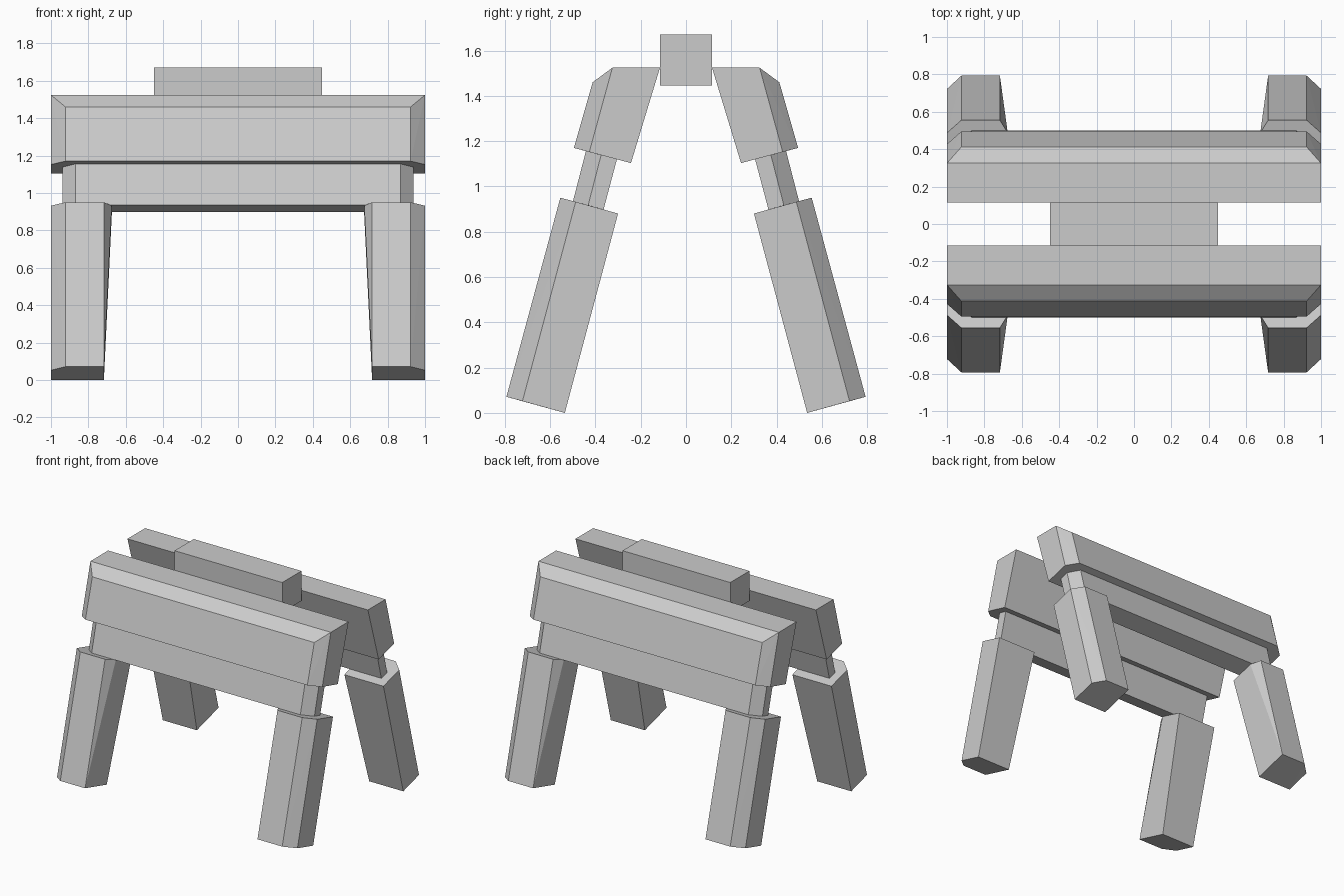
import bpy, bmesh
from math import radians

if "Cube" in bpy.data.objects:
    bpy.data.objects.remove(bpy.data.objects["Cube"])


def hull(name, points):
    """Convex faceted solid from a few corner points."""
    bm = bmesh.new()
    for p in points:
        bm.verts.new(p)
    bmesh.ops.convex_hull(bm, input=bm.verts[:])
    bmesh.ops.dissolve_limit(bm, angle_limit=radians(0.3), verts=bm.verts[:], edges=bm.edges[:])
    bmesh.ops.recalc_face_normals(bm, faces=bm.faces[:])
    me = bpy.data.meshes.new(name)
    bm.to_mesh(me)
    bm.free()
    ob = bpy.data.objects.new(name, me)
    bpy.context.collection.objects.link(ob)
    return ob


def beam(name, side, end_profile, outer_profile, end_x, outer_x):
    """Long beam whose outer face is shorter than its ends (chamfered ends)."""
    pts = [(sx * end_x, side * y, z) for sx in (-1, 1) for y, z in end_profile]
    pts += [(sx * outer_x, side * y, z) for sx in (-1, 1) for y, z in outer_profile]
    return hull(name, pts)


# Central top bar
hull("top_bar", [(x, y, z) for x in (-0.448, 0.448)
                 for y in (-0.114, 0.114) for z in (1.445, 1.67)])

# Leg cross-section stations: outer edge, chamfer line, inner edge
leg_top = [(0.555, 0.95), (0.487, 0.932), (0.30, 0.88)]
leg_bottom = [(0.793, 0.071), (0.722, 0.052), (0.535, 0.0)]

for side, label in ((-1, "front"), (1, "back")):
    # Thick upper slab
    beam(label + "_upper_slab", side,
         [(0.115, 1.524), (0.325, 1.524), (0.427, 1.152), (0.243, 1.103)],
         [(0.412, 1.46), (0.495, 1.17)], 1.0, 0.923)

    # Thin lower panel joining slab and legs
    beam(label + "_lower_panel", side,
         [(0.305, 1.12), (0.375, 1.138), (0.432, 0.917), (0.364, 0.898)],
         [(0.442, 1.156), (0.499, 0.935)], 0.938, 0.868)

    # Splayed legs, inner side tapering toward the foot
    for sx, end in ((-1, "left"), (1, "right")):
        pts = []
        for stations, inner in ((leg_top, 0.675), (leg_bottom, 0.717)):
            for (y, z), xs in zip(stations, ((0.923, 0.717), (1.0, inner), (1.0, inner))):
                pts += [(sx * x, side * y, z) for x in xs]
        hull(f"{label}_{end}_leg", pts)
